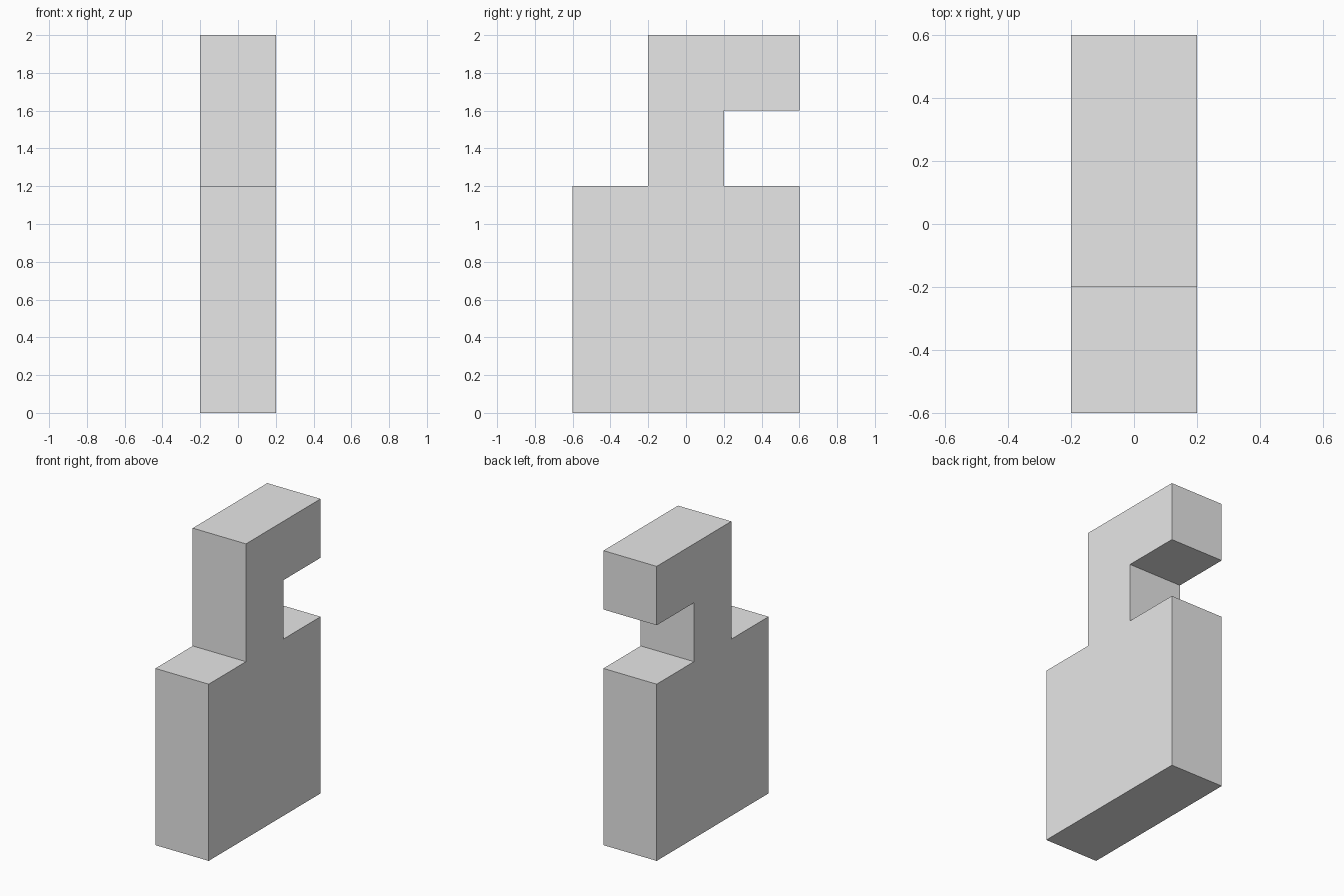
import bpy
import bmesh

cube = bpy.data.objects.get("Cube")
if cube:
    bpy.data.objects.remove(cube, do_unlink=True)

# Single plain grey material
grey = bpy.data.materials.new("light grey")
grey.use_nodes = True
colour = (0.8, 0.8, 0.8, 1)
grey.diffuse_color = colour
grey.node_tree.nodes["Principled BSDF"].inputs["Base Color"].default_value = colour

HALF_WIDTH = 0.2


def extrude_profile(name, profile):
    """Extrude a side outline (y, z) across the width of the model."""
    bm = bmesh.new()
    face = bm.faces.new([bm.verts.new((-HALF_WIDTH, y, z)) for y, z in profile])
    result = bmesh.ops.extrude_face_region(bm, geom=[face])
    moved = [v for v in result["geom"] if isinstance(v, bmesh.types.BMVert)]
    bmesh.ops.translate(bm, verts=moved, vec=(2 * HALF_WIDTH, 0, 0))
    bmesh.ops.recalc_face_normals(bm, faces=bm.faces)
    mesh = bpy.data.meshes.new(name)
    bm.to_mesh(mesh)
    bm.free()
    mesh.materials.append(grey)
    obj = bpy.data.objects.new(name, mesh)
    bpy.context.collection.objects.link(obj)
    return obj


# Wide body, narrow neck and a head that overhangs to the back
extrude_profile("hooked_block", [
    (-0.6, 0), (0.6, 0), (0.6, 1.2),
    (0.2, 1.2), (0.2, 1.6), (0.6, 1.6),
    (0.6, 2), (-0.2, 2), (-0.2, 1.2), (-0.6, 1.2),
])
